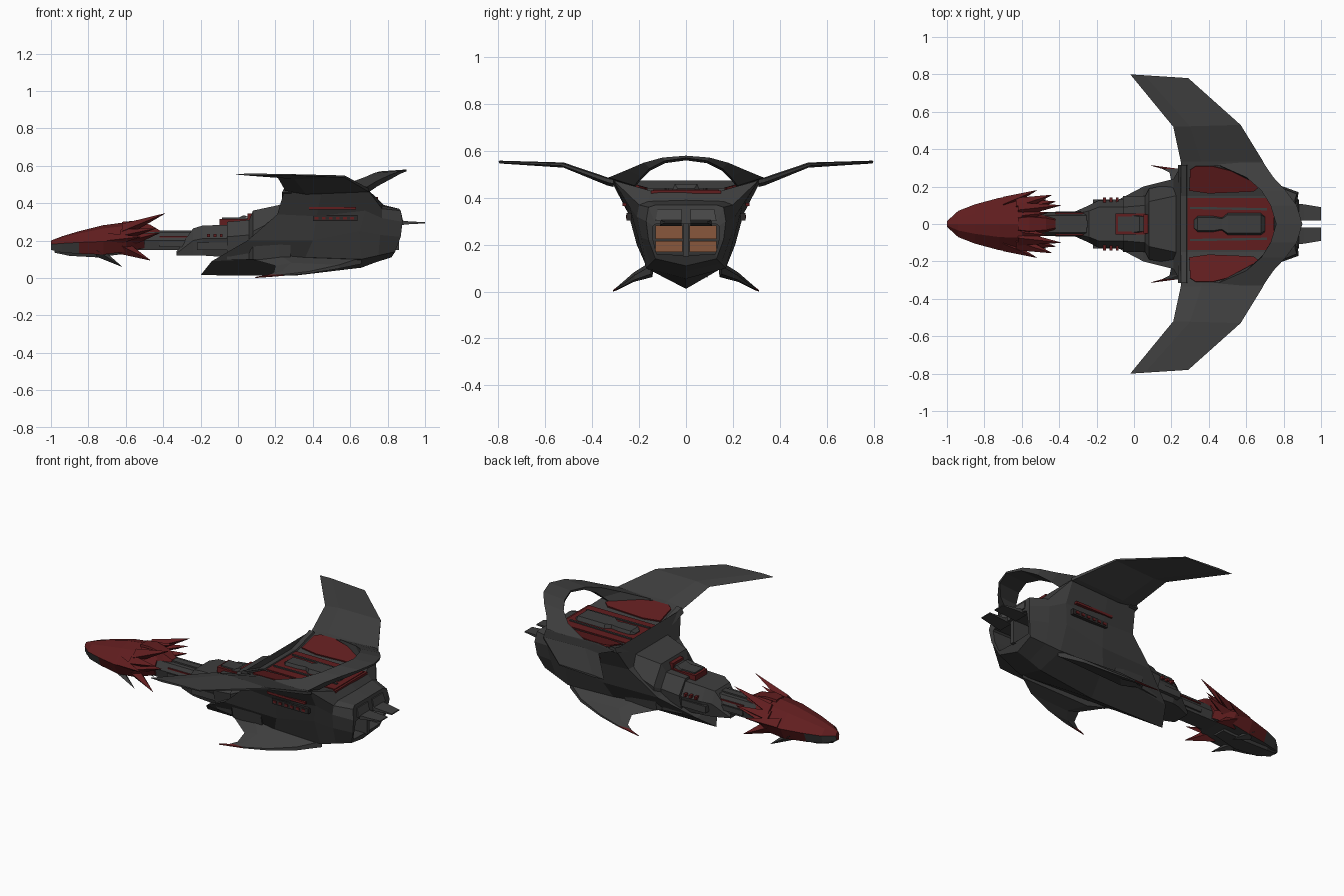
import bpy, bmesh

def material(name, rgb):
    m = bpy.data.materials.new(name)
    m.diffuse_color = (*rgb, 1)
    return m

DARK = material("charcoal hull", (0.048, 0.048, 0.048))
RED = material("dark red", (0.12, 0.0125, 0.0135))
GREY = material("window grey", (0.065, 0.065, 0.065))
ORANGE = material("engine orange", (0.25, 0.095, 0.045))
BLACK = material("vent black", (0.025, 0.022, 0.022))


def skin(name, rings, mats, rule=None, half=False):
    """Skin closed rings of points; half rings are mirrored over y = 0."""
    if half:
        rings = [list(r) + [(x, -y, z) for x, y, z in reversed(r)] for r in rings]
    n = len(rings[0])
    bm = bmesh.new()
    rows = [[bm.verts.new(p) for p in r] for r in rings]
    for a, b in zip(rows, rows[1:]):
        for i in range(n):
            j = (i + 1) % n
            bm.faces.new((a[i], a[j], b[j], b[i]))
    for r in (rows[0], rows[-1]):
        if half:
            for i in range(n // 2 - 1):
                bm.faces.new((r[i], r[i + 1], r[n - 2 - i], r[n - 1 - i]))
        else:
            bm.faces.new(r)
    bmesh.ops.remove_doubles(bm, verts=bm.verts, dist=1e-5)
    bmesh.ops.recalc_face_normals(bm, faces=bm.faces)
    bm.normal_update()
    if rule:
        for f in bm.faces:
            f.material_index = rule(f)
    me = bpy.data.meshes.new(name)
    bm.to_mesh(me)
    bm.free()
    for m in mats:
        me.materials.append(m)
    ob = bpy.data.objects.new(name, me)
    bpy.context.collection.objects.link(ob)
    return ob


def box(name, x0, x1, y0, y1, z0, z1, mat):
    return skin(name, [[(x, y0, z0), (x, y1, z0), (x, y1, z1), (x, y0, z1)]
                       for x in (x0, x1)], [mat])


def blade(name, sections, mats, rule=None):
    """Mirrored pair of wings: sections of leading point, trailing point, thickness."""
    for side, s in (("left", -1), ("right", 1)):
        rings = []
        for (ax, ay, az), (bx, by, bz), t in sections:
            mx, my, mz = ax * .75 + bx * .25, ay * .75 + by * .25, az * .75 + bz * .25
            rings.append([(ax, s * ay, az - t * .5), (mx, s * my, mz), (bx, s * by, bz),
                          (bx, s * by, bz - t * .5), (mx, s * my, mz - t)])
        skin(f"{name}_{side}", rings, mats, rule)


def spike(name, base, tip, w, h, mat):
    for side, s in (("left", -1), ("right", 1)):
        ring = lambda c, k: [(c[0], s * c[1] + k * w, c[2]), (c[0], s * c[1], c[2] + k * h),
                             (c[0], s * c[1] - k * w, c[2]), (c[0], s * c[1], c[2] - k * h)]
        skin(f"{name}_{side}", [ring(base, 1), ring(tip, .03)], [mat])


def plate(name, pts, off, mat):
    """Thin plate from a polygon, pushed along off; built on both sides."""
    for side, s in (("left", -1), ("right", 1)):
        skin(f"{name}_{side}", [[(x + k * off[0], s * (y + k * off[1]), z + k * off[2])
                                 for x, y, z in pts] for k in (-.3, 1)], [mat])


# Main hull with keel prow and a recessed engine bay in the tail
bay = lambda d: [(.877 - d, 0, .288), (.877 - d, .06, .288), (.877 - d, .13, .288), (.875 - d, .14, .28),
                 (.865 - d, .14, .22), (.847 - d, .125, .16), (.845 - d, 0, .155)]
skin("main_hull", [
    [(.25, 0, .43), (.25, .15, .43), (.25, .31, .475), (.21, .24, .34), (.05, .2, .2), (-.14, .1, .09), (-.2, 0, .015)],
    [(.45, 0, .43), (.45, .15, .43), (.45, .32, .475), (.42, .245, .33), (.4, .21, .2), (.36, .17, .11), (.3, 0, .012)],
    [(.74, 0, .43), (.74, .15, .43), (.69, .31, .475), (.68, .24, .36), (.65, .21, .25), (.66, .17, .1), (.66, 0, .055)],
    [(.78, 0, .39), (.77, .16, .385), (.77, .2, .37), (.77, .21, .32), (.76, .19, .23), (.75, .15, .12), (.74, 0, .085)],
    [(.86, 0, .37), (.86, .13, .37), (.87, .16, .36), (.88, .17, .30), (.87, .16, .22), (.84, .13, .14), (.82, 0, .11)],
    bay(0), bay(.15)], [DARK], half=True)

# Upper wings and lower fins with red tips
blade("upper_wing", [((.25, .31, .483), (.7, .31, .478), .035), ((.25, .335, .489), (.69, .335, .483), .035),
                     ((.21, .52, .552), (.57, .53, .548), .022), ((-.02, .8, .56), (.29, .78, .555), .012)], [DARK])
blade("lower_fin", [((.06, .14, .14), (.66, .15, .11), .07), ((.2, .225, .085), (.54, .22, .07), .04),
                    ((.19, .275, .04), (.38, .265, .035), .022), ((.15, .295, .02), (.24, .295, .018), .014),
                    ((.09, .312, .006), (.11, .312, .006), .006)],
      [DARK, RED], lambda f: int(abs(f.calc_center_median().y) > .294))

# Rear arch bridging the shoulders
arch = [(.33, .487, .22, .452, .42, .64, .69), (.25, .52, .19, .49, .6, .68, .745),
        (.18, .55, .155, .525, .68, .7, .81), (.1, .572, .09, .558, .73, .735, .87), (0, .58, 0, .57, .76, .76, .9)]
arch += [(-a, b, -c, *r) for a, b, c, *r in arch[-2::-1]]
skin("rear_arch", [[(xb, oy, oz), (xb, iy, iz), (xi, iy, iz - .01), (xo, oy, oz - .01)]
                   for oy, oz, iy, iz, xo, xi, xb in arch], [DARK])

# Deck: leading rim, red panels, spine
skin("deck_rim", [[(.235, y, z - .02), (.25, y, z + .008), (.28, y, z + .01), (.29, y, z - .02)]
                  for y, z in ((-.315, .477), (-.15, .43), (.15, .43), (.315, .477))], [DARK])
box("deck_panel", .285, .735, -.14, .14, .425, .436, RED)
box("deck_rear_stripe", .73, .748, -.15, .15, .41, .432, RED)
on_slope = lambda x, y: (x, y, .43 + (y - .15) * .281)
plate("shoulder_panel", [on_slope(*p) for p in ((.295, .18), (.3, .29), (.33, .31), (.42, .31),
      (.6, .265), (.67, .2), (.64, .175), (.4, .165))], (0, -.002, .008), RED)
skin("deck_spine", [[(x, w, .43), (x, w * .8, z), (x, -w * .8, z), (x, -w, .43)] for x, w, z in
     ((.32, .025, .44), (.34, .045, .455), (.42, .045, .455), (.47, .035, .455), (.5, .06, .46), (.68, .06, .46),
      (.7, .045, .44))], [DARK])
plate("deck_groove", [(.3, .08, .436), (.3, .092, .436), (.71, .085, .436), (.71, .073, .436)], (0, 0, .006), DARK)


# Forward body, collar block, neck
def block(name, secs):
    skin(name, [[(x, 0, zt), (x, wt, zt), (x, wm, zm), (x, wb, zb), (x, 0, zb)]
                for x, wt, wm, wb, zt, zm, zb in secs], [DARK], half=True)

block("forward_body", [(-.06, .09, .15, .12, .3, .22, .1), (.06, .1, .15, .14, .31, .23, .1),
                       (.08, .12, .19, .16, .36, .25, .1), (.22, .15, .215, .17, .39, .32, .1),
                       (.28, .15, .22, .17, .42, .34, .1)])
block("collar_block", [(-.33, .05, .06, .05, .14, .13, .12), (-.24, .07, .1, .09, .265, .2, .12),
                       (-.19, .09, .125, .1, .28, .21, .12), (-.04, .09, .135, .1, .285, .21, .11)])
block("neck", [(-.6, .045, .065, .055, .245, .2, .15), (-.28, .045, .065, .055, .245, .2, .15),
               (-.2, .05, .075, .06, .25, .2, .15)])
box("neck_ridge", -.45, -.24, -.02, .02, .24, .253, DARK)
for s in (-1, 1):
    box("neck_stripe", -.42, -.27, s * .058 - .004, s * .058 + .004, .217, .224, RED)
    box("neck_rail", -.42, -.22, s * .06 - .008, s * .06 + .008, .165, .195, DARK)
    box("collar_rail", -.22, -.02, s * .115 - .015, s * .115 + .015, .15, .19, DARK)
    for i in range(3):
        x = -.165 + i * .034
        box("collar_rib", x, x + .015, s * .125 - .016, s * .125 + .016, .218, .235, RED)
    # Side vents and stripes
    box("side_stripe", .38, .63, s * .262 - .009, s * .262 + .009, .365, .379, RED)
    box("vent_housing", .4, .64, s * .243 - .01, s * .243 + .01, .304, .336, BLACK)
    for i in range(6):
        x = .41 + i * .038
        box("vent_slot", x, x + .02, s * .247 - .01, s * .247 + .01, .313, .327, RED)

# Saddle on the forward body
box("saddle_base", -.1, .075, -.055, .055, .28, .314, RED)
box("saddle_top", -.085, .07, -.04, .04, .3, .322, DARK)
box("saddle_back", .05, .075, -.05, .05, .31, .345, RED)
skin("saddle_horn", [[(-.04, -.05, .3), (-.04, .05, .3), (0, .05, .3), (0, -.05, .3)],
                     [(.03, -.04, .335), (.03, .04, .335), (.05, .04, .33), (.05, -.04, .33)]], [DARK])

# Engine bay glow, upper windows, centre post and tail plates
for a, b in ((.17, .215), (.225, .282)):
    plate("engine_glow", [(.728, .014, a), (.728, .13, a), (.728, .13, b), (.728, .014, b)], (.006, 0, 0), ORANGE)
plate("rear_window", [(.878, .02, .302), (.878, .13, .302), (.867, .12, .352), (.867, .02, .352)], (.005, 0, 0), GREY)
box("bay_post", .72, .86, -.012, .012, .15, .3, DARK)
for s in (-1, 1):
    skin("tail_plate", [[(x, s * .02, .295 - t), (x, s * w, .295 - t), (x, s * w, .295 + t), (x, s * .02, .295 + t)]
                        for x, w, t in ((.85, .11, .015), (.91, .105, .008), (1, .09, .003))], [DARK])

# Head: faceted loft, dark lip in front and dark jaw underneath
skin("head", [[(x, 0, zt), (x, w * .5, zt - .2 * (zt - zm)), (x, w, zm), (x, w * .75, zb), (x, 0, zb)]
              for x, w, zt, zm, zb in ((-1, .015, .2, .18, .15), (-.94, .07, .223, .185, .135), (-.85, .105, .25, .19, .13),
                                       (-.72, .14, .282, .195, .125), (-.6, .147, .298, .2, .14), (-.5, .08, .275, .2, .16))],
     [RED, DARK], lambda f: int(f.normal.z < -.85 or (f.normal.z < -.1 and f.calc_center_median().x < -.88)), half=True)
skin("jaw", [[(x, w, .15), (x, w * .7, z), (x, -w * .7, z), (x, -w, .15)] for x, w, z in
     ((-.98, .03, .135), (-.9, .06, .118), (-.75, .07, .11), (-.6, .05, .13))], [DARK])
skin("nape_plate", [[(x, w, .24), (x, w * .7, z), (x, -w * .7, z), (x, -w, .24)] for x, w, z in
     ((-.62, .045, .3), (-.56, .055, .305), (-.47, .045, .285), (-.42, .03, .255))], [RED])

# Crest and cheek spikes
for i, (b, t, w, h) in enumerate([((-.7, .105, .2), (-.52, .18, .22), .04, .04),
                                  ((-.63, .095, .225), (-.44, .155, .265), .045, .035),
                                  ((-.62, .075, .25), (-.39, .1, .345), .04, .04),
                                  ((-.6, .045, .27), (-.46, .06, .305), .03, .025),
                                  ((-.6, .09, .195), (-.42, .12, .24), .045, .04),
                                  ((-.64, .085, .18), (-.47, .13, .095), .045, .05)]):
    spike(f"crest_spike_{i + 1}", b, t, w, h, RED)
spike("jaw_spike", (-.76, .07, .15), (-.62, .09, .06), .04, .035, DARK)
